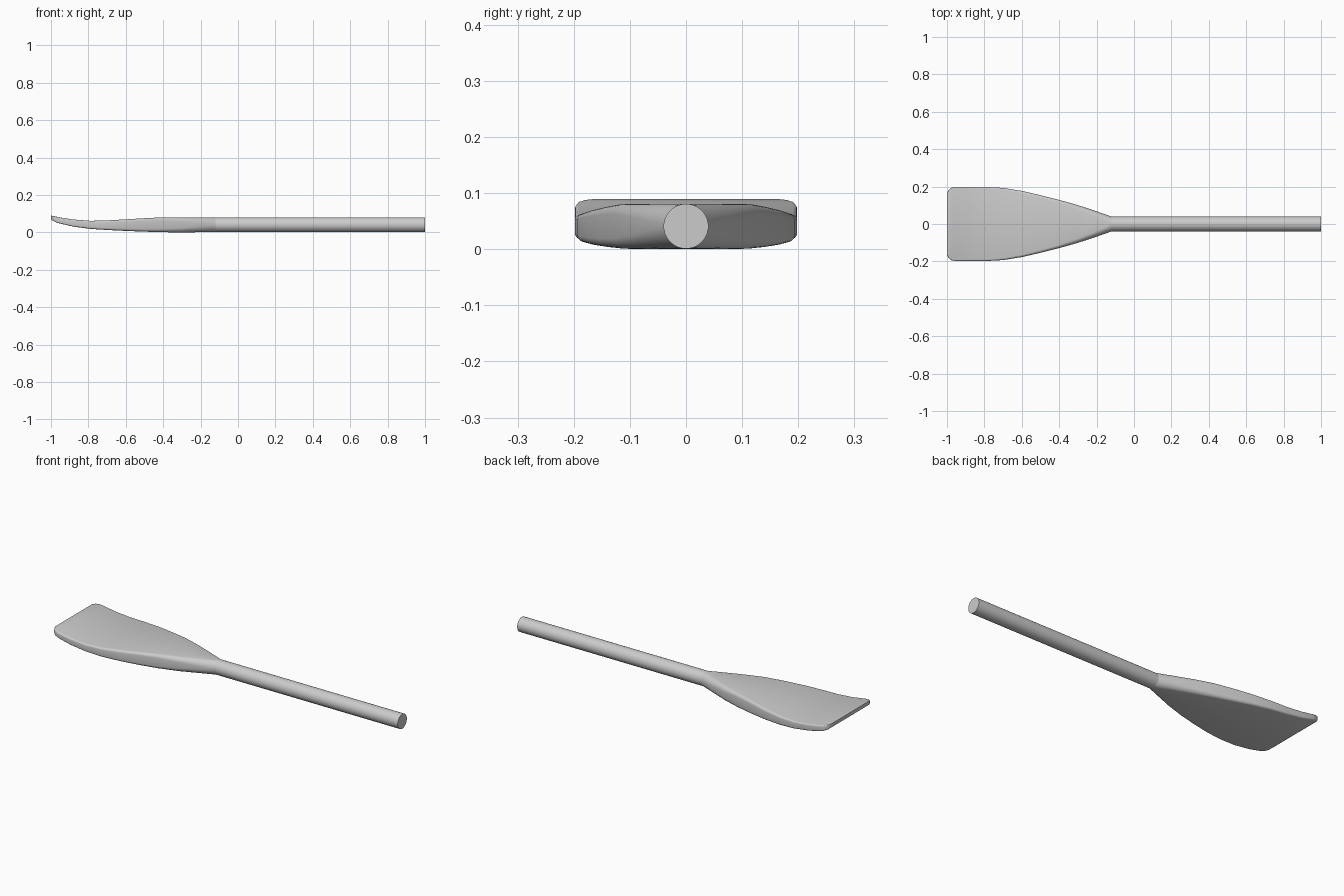
import bpy, bmesh, math

if "Cube" in bpy.data.objects:
    bpy.data.objects.remove(bpy.data.objects["Cube"])

SEG = 7  # points per rounded corner (28-sided handle)


def section(x, half_w, z0, z1, rnd):
    """Rounded rectangle ring across the paddle at x; rnd=1 gives full rounding."""
    h = (z1 - z0) / 2
    zc = (z0 + z1) / 2
    r = min(h * rnd, half_w)
    pts = []
    for q, (sy, sz) in enumerate([(1, 1), (-1, 1), (-1, -1), (1, -1)]):
        for i in range(SEG):
            a = math.pi / 2 * (q + (i + 0.5) / SEG)
            pts.append((x, sy * (half_w - r) + r * math.cos(a),
                        zc + sz * (h - r) + r * math.sin(a)))
    return pts


def loft(name, rings):
    bm = bmesh.new()
    loops = [[bm.verts.new(p) for p in ring] for ring in rings]
    n = len(loops[0])
    for a, b in zip(loops, loops[1:]):
        for i in range(n):
            j = (i + 1) % n
            bm.faces.new((a[i], a[j], b[j], b[i]))
    bm.faces.new(loops[0])
    bm.faces.new(loops[-1][::-1])
    bmesh.ops.recalc_face_normals(bm, faces=bm.faces)
    mesh = bpy.data.meshes.new(name)
    bm.to_mesh(mesh)
    bm.free()
    ob = bpy.data.objects.new(name, mesh)
    bpy.context.collection.objects.link(ob)
    bpy.ops.object.select_all(action='DESELECT')
    ob.select_set(True)
    bpy.context.view_layer.objects.active = ob
    bpy.ops.object.shade_smooth_by_angle(angle=math.radians(35))
    return ob


# Round straight handle
loft("handle", [section(x, 0.04, 0.001, 0.081, 1) for x in (-0.12, 1.0)])

# Flared blade with an upturned tip: x, half width, bottom, top, edge rounding
blade = [
    (-0.12, 0.040, 0.001, 0.081, 1.0),
    (-0.20, 0.068, 0.001, 0.081, 0.85),
    (-0.30, 0.101, 0.000, 0.081, 0.65),
    (-0.40, 0.129, 0.001, 0.081, 0.5),
    (-0.50, 0.154, 0.004, 0.076, 0.45),
    (-0.60, 0.177, 0.008, 0.070, 0.45),
    (-0.70, 0.193, 0.013, 0.064, 0.45),
    (-0.79, 0.198, 0.019, 0.062, 0.45),
    (-0.88, 0.198, 0.031, 0.069, 0.45),
    (-0.95, 0.198, 0.047, 0.080, 0.45),
    (-0.975, 0.194, 0.055, 0.085, 0.45),
    (-0.99, 0.184, 0.062, 0.088, 0.5),
    (-1.00, 0.165, 0.070, 0.090, 0.6),
]
loft("blade", [section(*row) for row in blade])
